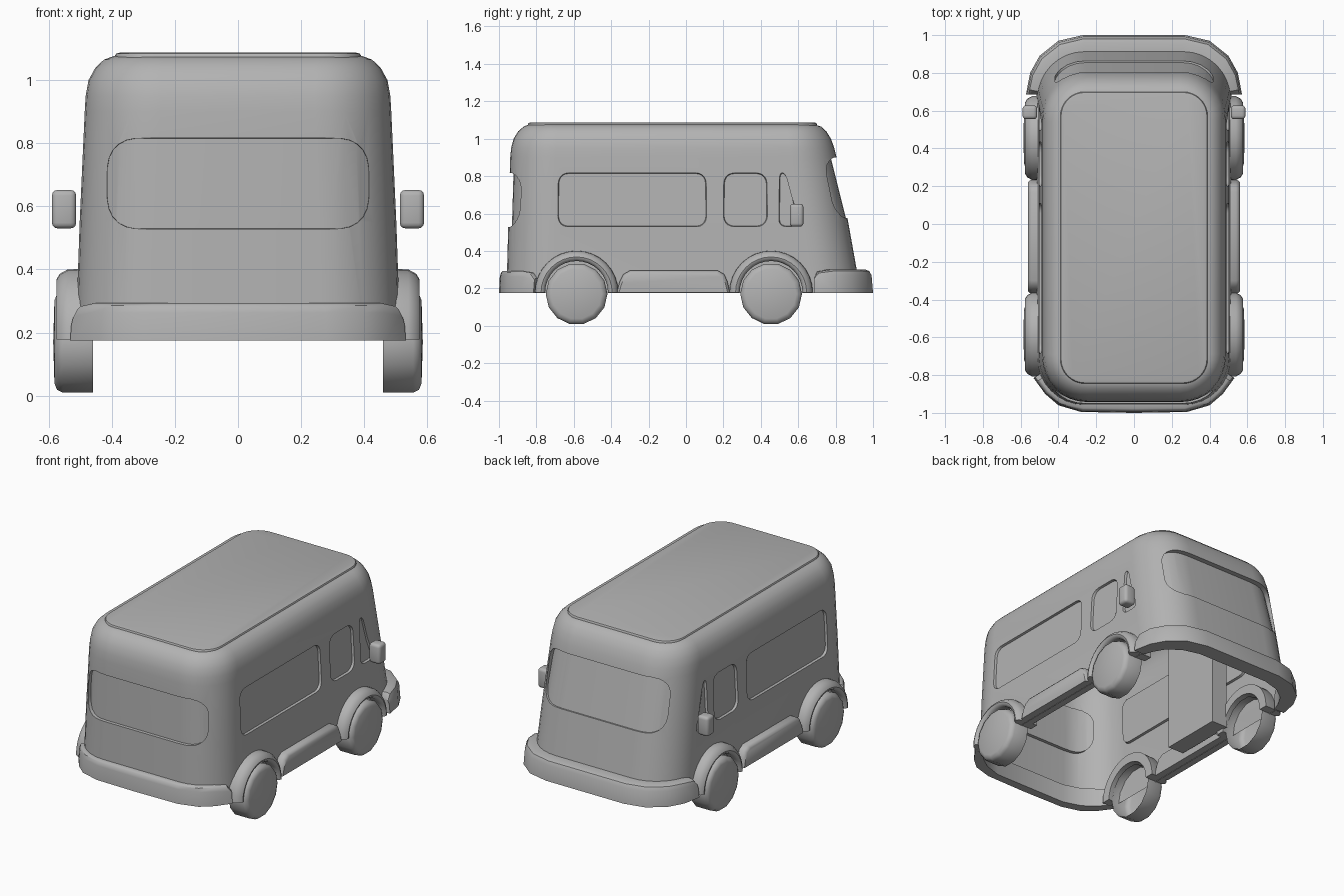
import bpy, bmesh
from math import sin, cos, pi
from mathutils import Vector

if "Cube" in bpy.data.objects:
    bpy.data.objects.remove(bpy.data.objects["Cube"])

paint = bpy.data.materials.new("plain_grey")
paint.use_nodes = True
GREY = (0.45, 0.45, 0.45, 1)
paint.diffuse_color = GREY
paint.node_tree.nodes["Principled BSDF"].inputs["Base Color"].default_value = GREY


def finish(name, bm, angle=0.65):
    bmesh.ops.recalc_face_normals(bm, faces=bm.faces)
    mesh = bpy.data.meshes.new(name)
    bm.to_mesh(mesh)
    bm.free()
    ob = bpy.data.objects.new(name, mesh)
    bpy.context.collection.objects.link(ob)
    mesh.materials.append(paint)
    smooth(ob, angle)
    return ob


def smooth(ob, angle=0.65):
    bpy.ops.object.select_all(action='DESELECT')
    ob.select_set(True)
    bpy.context.view_layer.objects.active = ob
    bpy.ops.object.shade_smooth_by_angle(angle=angle)


def skin(bm, rings, closed=True, caps=True):
    """Bridge equal-length rings of points with quads."""
    loops = [[bm.verts.new(p) for p in ring] for ring in rings]
    n = len(loops[0])
    for a, b in zip(loops, loops[1:]):
        for i in range(n if closed else n - 1):
            j = (i + 1) % n
            bm.faces.new((a[i], a[j], b[j], b[i]))
    if caps:
        bm.faces.new(loops[0])
        bm.faces.new(loops[-1])


def rounded(points, r, steps=5):
    """Round the corners of a polygon with quadratic arcs."""
    out = []
    pts = [Vector(p) for p in points]
    for i, p in enumerate(pts):
        a, b = pts[i - 1] - p, pts[(i + 1) % len(pts)] - p
        a, b = (p + v.normalized() * min(r, v.length * .45) for v in (a, b))
        for k in range(steps + 1):
            t = k / steps
            out.append(a * (1 - t) ** 2 + p * 1.7 * t * (1 - t) + (a + b) * .15 * t * (1 - t) + b * t * t)
    return out


def plan(w, y0, y1, r, z, n=8):
    """Rounded rectangle at height z."""
    ring = []
    for q, (sx, y) in enumerate(((1, y1), (-1, y1), (-1, y0), (1, y0))):
        cx, cy = sx * (w - r), y - r if y == y1 else y + r
        for k in range(n + 1):
            a = (q + k / n) * pi / 2
            ring.append((cx + r * cos(a), cy + r * sin(a), z))
    return ring


# Body levels: height, half width, rear, front, corner radius
LEVELS = [(.175, .515, -.96, .935, .25), (.55, .502, -.95, .868, .245),
          (.9, .486, -.94, .805, .24), (.95, .483, -.935, .793, .24),
          (1.0, .474, -.922, .775, .23), (1.04, .452, -.897, .75, .21),
          (1.065, .425, -.868, .722, .18), (1.076, .395, -.84, .69, .15)]

bm = bmesh.new()
skin(bm, [plan(w, y0, y1, r, z) for z, w, y0, y1, r in LEVELS])
body = finish("body_shell", bm)

# Inset copy of the body that sets the depth of the panes
bm = bmesh.new()
skin(bm, [plan(w - .014, y0 + .02, y1 - max(.003, (z - .45) * .07), r - .012, z)
          for z, w, y0, y1, r in LEVELS])
core = finish("pane_core", bm)


def prism(bm, outline, place, near, far, flare):
    """Window-shaped plug that widens outward."""
    us, vs = [p.x for p in outline], [p.y for p in outline]
    cu, cv = (max(us) + min(us)) / 2, (max(vs) + min(vs)) / 2
    hu, hv = (max(us) - min(us)) / 2, (max(vs) - min(vs)) / 2
    skin(bm, [[place(cu + (p.x - cu) * (1 + g / hu), cv + (p.y - cv) * (1 + g / hv), d)
               for p in outline] for d, g in ((near, 0), (far, flare))])


def rect(u0, u1, v0, v1):
    return [(u0, v0), (u1, v0), (u1, v1), (u0, v1)]


bm = bmesh.new()
side_windows = [rounded(rect(-.67, .095, .545, .805), .05),
                rounded(rect(.215, .42, .545, .805), .05),
                rounded([(.512, .545), (.605, .545), (.535, .805), (.512, .805)], .03)]
for s in (1, -1):
    for shape in side_windows:
        prism(bm, shape, lambda u, v, d, s=s: (s * d, u, v), .44, .56, .03)
prism(bm, rounded(rect(-.41, .41, .535, .81), .09), lambda u, v, d: (u, -d, v), .7, 1.1, .01)
prism(bm, rounded(rect(-.415, .415, .58, .895), .09), lambda u, v, d: (u, d, v), .6, 1.1, .01)
cutter = finish("window_cutter", bm)


def subtract(target, tool):
    mod = target.modifiers.new("cut", 'BOOLEAN')
    mod.operation, mod.solver, mod.object = 'DIFFERENCE', 'EXACT', tool
    bpy.context.view_layer.objects.active = target
    bpy.ops.object.modifier_apply(modifier=mod.name)
    bpy.data.objects.remove(tool)


subtract(cutter, core)
subtract(body, cutter)

# Open the underside
bm = bmesh.new()
bm.from_mesh(body.data)
bmesh.ops.delete(bm, geom=[f for f in bm.faces if f.calc_center_median().z < .18], context='FACES')
bm.to_mesh(body.data)
bm.free()
smooth(body, .5)

# Raised roof panel
bm = bmesh.new()
skin(bm, [plan(.39 - i, -.845 + i, .70 - i, .13 - i, z)
          for i, z in ((0, 1.06), (0, 1.078), (.004, 1.084), (.014, 1.087))])
finish("roof_panel", bm)


def box(name, lo, hi, bevel=0):
    bm = bmesh.new()
    bmesh.ops.create_cube(bm, size=1)
    for v in bm.verts:
        v.co = [(a + b) / 2 + c * (b - a) for a, b, c in zip(lo, hi, v.co)]
    if bevel:
        bmesh.ops.bevel(bm, geom=bm.edges[:], offset=bevel, segments=3, profile=.5, affect='EDGES')
    return finish(name, bm)


# Cabinet inside the left wall
box("inner_cabinet", (-.45, -.09, .2), (-.34, .31, .95))


def bumper(name, outer, inner, top):
    """Wrap-round bumper from half paths mirrored across x."""
    both = [(o, i, top) for o, i in zip(outer, inner)]
    tip = both[-1]
    prev = both[-2]
    mid = [tuple(a * .75 + b * .25 for a, b in zip(t, p)) for t, p in zip(tip[:2], prev[:2])]
    both[-1:] = [(mid[0], mid[1], top - .01), (tip[0], tip[1], top - .04)]
    path = [((-o[0], o[1]), (-i[0], i[1]), t) for o, i, t in reversed(both[1:])] + both
    rings = []
    for o, i, t in path:
        ring = []
        for f, z in ((0, .175), (1, .175), (.92, t - .03), (.8, t - .008), (.6, t), (0, t)):
            ring.append((i[0] + (o[0] - i[0]) * f, i[1] + (o[1] - i[1]) * f, z))
        rings.append(ring)
    bm = bmesh.new()
    skin(bm, rings)
    finish(name, bm)


bumper("front_end_bumper",
       [(0, 1), (.27, 1), (.4, .97), (.5, .89), (.55, .8), (.572, .685)],
       [(0, .9), (.25, .9), (.36, .87), (.44, .81), (.48, .74), (.5, .685)], .3)
bumper("rear_end_bumper",
       [(0, -1), (.28, -.995), (.4, -.96), (.47, -.9), (.532, -.815)],
       [(0, -.945), (.25, -.945), (.36, -.91), (.43, -.86), (.49, -.79)], .293)


def lathe(name, profile, s, y, z, a0, a1, n, closed):
    """Turn an (x, radius) profile about a wheel axle."""
    rings = []
    for k in range(n + 1):
        a = a0 + (a1 - a0) * k / n
        rings.append([(s * x, y + r * cos(a), z + r * sin(a)) for x, r in profile])
    bm = bmesh.new()
    skin(bm, rings, closed, closed)
    bmesh.ops.remove_doubles(bm, verts=bm.verts, dist=.0001)
    finish(name, bm, .8)


TYRE = [(.46, .165), (.555, .165), (.574, .155), (.582, .135), (.586, 0)]
ARCH = [(.44, .168), (.555, .168), (.572, .178), (.576, .19), (.565, .208), (.54, .222), (.44, .225)]
for s, side in ((1, "left"), (-1, "right")):
    for y, end in ((.455, "front"), (-.585, "rear")):
        lathe(f"{side}_{end}_wheel", TYRE, s, y, .17, 0, 2 * pi, 14, False)
        lathe(f"{side}_{end}_fender", ARCH, s, y, .178, 0, pi, 16, True)

    # Side sill with clipped upper corners
    bm = bmesh.new()
    sill = [(-.37, .178), (.235, .178), (.222, .235), (.205, .275), (.17, .295),
            (-.3, .295), (-.335, .275), (-.355, .235)]
    skin(bm, [[(s * x, -.07 + (y + .07) * k, .178 + (z - .178) * m) for y, z in sill]
              for x, k, m in ((.47, 1, 1), (.54, 1, 1), (.552, .985, .95), (.56, .96, .86))])
    finish(f"{side}_sill", bm)

    # Door mirror
    xs = sorted((s * .513, s * .59))
    box(f"{side}_mirror", (xs[0], .555, .53), (xs[1], .628, .652), .018)
